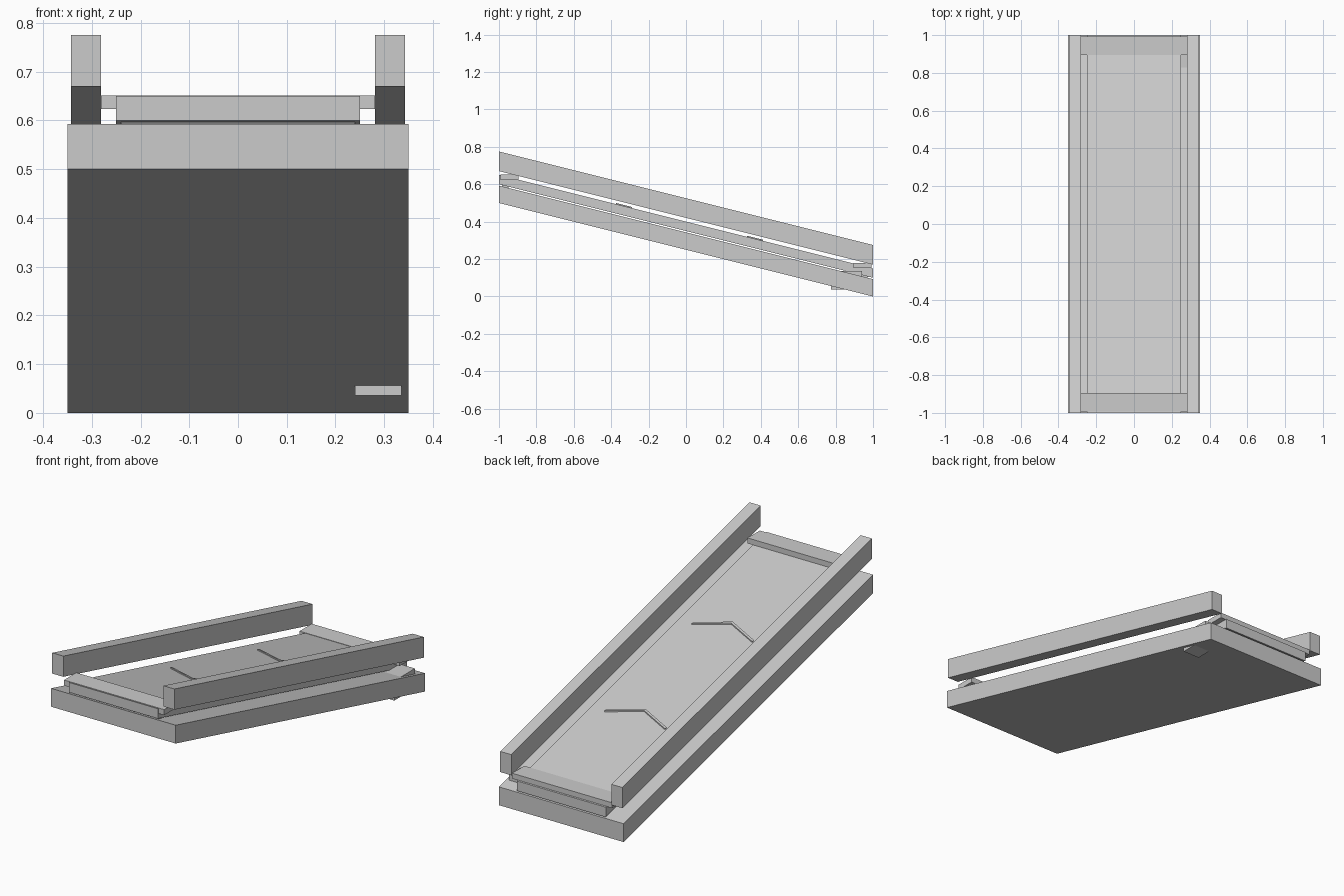
import bpy, bmesh, math
from mathutils import Matrix

if "Cube" in bpy.data.objects:
    bpy.data.objects.remove(bpy.data.objects["Cube"])

SLOPE = -0.25  # everything long follows this incline


def make_prism(name, outline, z0, z1, slope=0.0):
    """Extrude an xy outline from z0 to z1, then shear it along y.
    With a slope, z0 and z1 are heights at y = 0."""
    bm = bmesh.new()
    face = bm.faces.new([bm.verts.new((x, y, z0)) for x, y in outline])
    ext = bmesh.ops.extrude_face_region(bm, geom=[face])
    for v in ext["geom"]:
        if isinstance(v, bmesh.types.BMVert):
            v.co.z = z1
    for v in bm.verts:
        v.co.z += slope * v.co.y
    bmesh.ops.recalc_face_normals(bm, faces=bm.faces)
    return finish(name, bm)


def finish(name, bm):
    mesh = bpy.data.meshes.new(name)
    bm.to_mesh(mesh)
    bm.free()
    obj = bpy.data.objects.new(name, mesh)
    bpy.context.collection.objects.link(obj)
    return obj


def rect(x0, x1, y0, y1):
    return [(x0, y0), (x1, y0), (x1, y1), (x0, y1)]


# Sloping base and belt bed
make_prism("base", rect(-0.35, 0.35, -1, 1), 0.25, 0.343, SLOPE)
make_prism("belt", rect(-0.25, 0.25, -1, 1), 0.35, 0.40, SLOPE)

# Side rails floating above the base
for side, x0, x1 in (("left", -0.343, -0.281), ("right", 0.281, 0.343)):
    make_prism(side + "_rail", rect(x0, x1, -1, 1), 0.42, 0.525, SLOPE)

# Level end caps across the belt
make_prism("front_end_cap", rect(-0.281, 0.281, -0.993, -0.895), 0.623, 0.651)
make_prism("back_end_cap", rect(-0.281, 0.281, 0.895, 0.993), 0.151, 0.178)

# Rollers inside the belt ends
for name, y in (("front_roller", -0.96), ("back_roller", 0.96)):
    bm = bmesh.new()
    bmesh.ops.create_cone(bm, cap_ends=True, segments=24, radius1=0.03,
                          radius2=0.03, depth=0.48,
                          matrix=Matrix.Rotation(math.pi / 2, 4, "Y"))
    roller = finish(name, bm)
    roller.location = (0, y, 0.371 + SLOPE * y)

# Raised direction chevrons on the belt
for i, y in enumerate((-0.375, 0.325)):
    w = 0.012
    outline = [(0, y), (0.17, y + 0.075), (0.17, y + 0.075 + w),
               (0, y + w), (-0.17, y + 0.075 + w), (-0.17, y + 0.075)]
    make_prism("chevron_%d" % (i + 1), outline, 0.395, 0.406, SLOPE)

# Level motor box embedded in the low end of the base
make_prism("motor_box", rect(0.24, 0.335, 0.775, 0.94), 0.036, 0.136)
